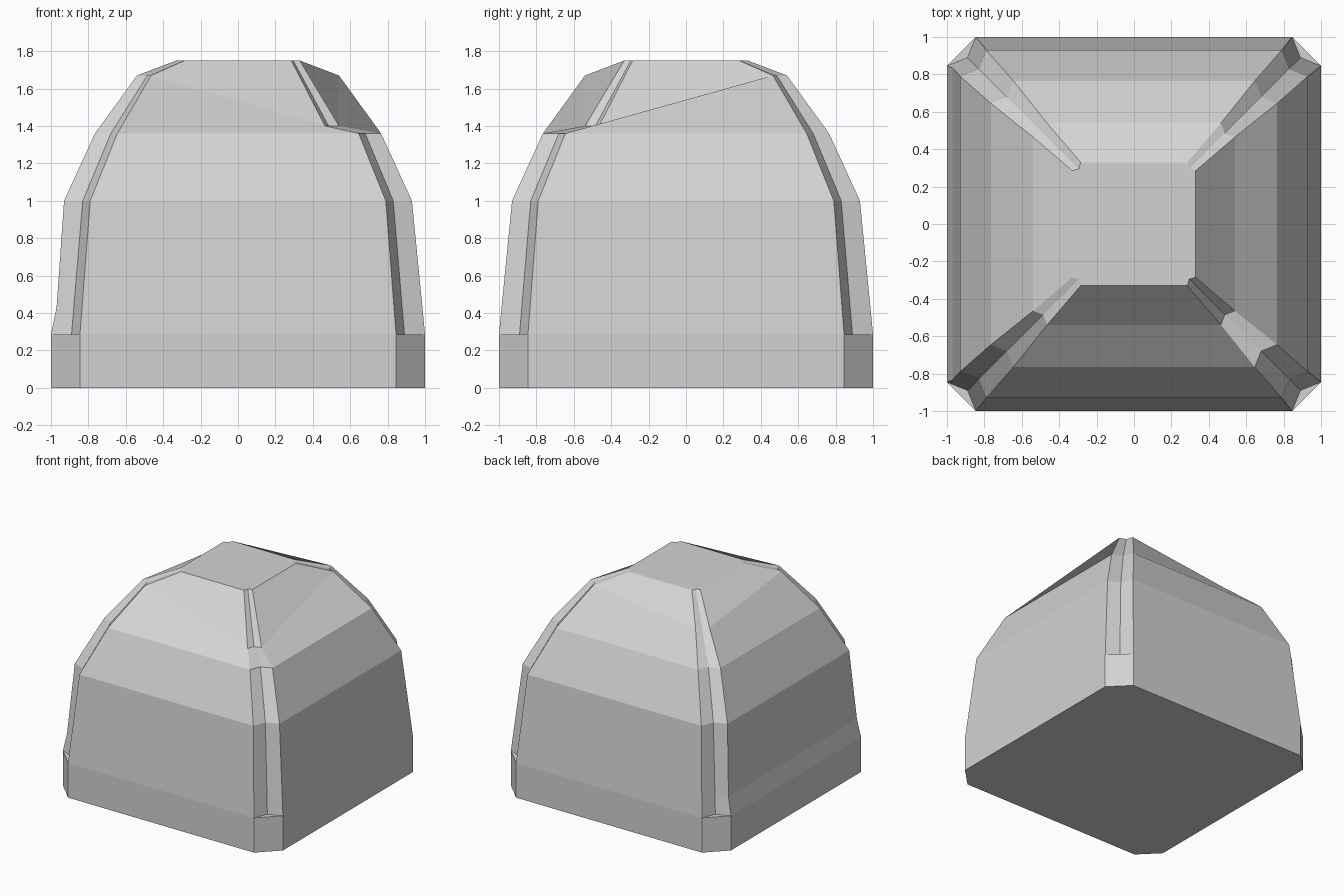
import bpy
import bmesh

cube = bpy.data.objects.get("Cube")
if cube:
    bpy.data.objects.remove(cube, do_unlink=True)

# Single stone-grey material
grey = bpy.data.materials.new("light_grey")
grey.use_nodes = True
colour = (0.65, 0.65, 0.65, 1)
grey.diffuse_color = colour
grey.node_tree.nodes["Principled BSDF"].inputs["Base Color"].default_value = colour

# Dome profile: height, half width, panel half length, groove depth point
BASE = [(0.0, 1.0, 0.845), (0.285, 1.0, 0.845)]
DOME = [(0.285, 1.0, 0.845, 0.89),
        (0.43, 0.986, 0.834, 0.878),
        (1.0, 0.93, 0.79, 0.83),
        (1.36, 0.765, 0.645, 0.68),
        (1.67, 0.54, 0.465, 0.485),
        (1.75, 0.33, 0.285, 0.295)]
SUNKEN = {1: 1.56, 3: 1.40}   # corners lowered on the upper shoulder ring

bm = bmesh.new()


def turn(x, y, quarter):
    """Rotate a point by quarter turns about the centre."""
    for _ in range(quarter):
        x, y = -y, x
    return x, y


def skin(lower, upper):
    """Join two rings of equal size with outward quads."""
    n = len(lower)
    for i in range(n):
        j = (i + 1) % n
        bm.faces.new((lower[i], lower[j], upper[j], upper[i]))


def dome_ring(level, z, wide, panel, groove, shared):
    """Ring with a V notch at each corner; shared supplies existing panel corners."""
    ring = []
    for k in range(4):
        height = SUNKEN.get(k, z) if level == 4 else z
        for part, point in enumerate(((wide, panel), (groove, groove), (panel, wide))):
            if shared and part != 1:
                ring.append(shared[2 * k + part // 2])
                continue
            x, y = turn(*point, k)
            # slight pinch above the plinth on the right-hand panel
            if level == 1 and (k, part) in ((1, 2), (2, 0)):
                x = -0.97
            ring.append(bm.verts.new((x, y, height)))
    return ring


# Plinth with chamfered corners
plinth = []
for z, wide, panel in BASE:
    ring = []
    for k in range(4):
        for point in ((wide, panel), (panel, wide)):
            ring.append(bm.verts.new((*turn(*point, k), z)))
    plinth.append(ring)
skin(*plinth)
bm.faces.new(reversed(plinth[0]))

# Faceted dome with grooved corners
rings = [dome_ring(i, *row, plinth[1] if i == 0 else None) for i, row in enumerate(DOME)]
for lower, upper in zip(rings, rings[1:]):
    skin(lower, upper)
bm.faces.new(rings[-1])

# Groove floors on top of the plinth
for k in range(4):
    a, g, b = rings[0][3 * k:3 * k + 3]
    bm.faces.new((a, b, g))

bm.normal_update()
mesh = bpy.data.meshes.new("faceted_dome")
bm.to_mesh(mesh)
bm.free()
mesh.materials.append(grey)
dome = bpy.data.objects.new("faceted_dome", mesh)
bpy.context.collection.objects.link(dome)
